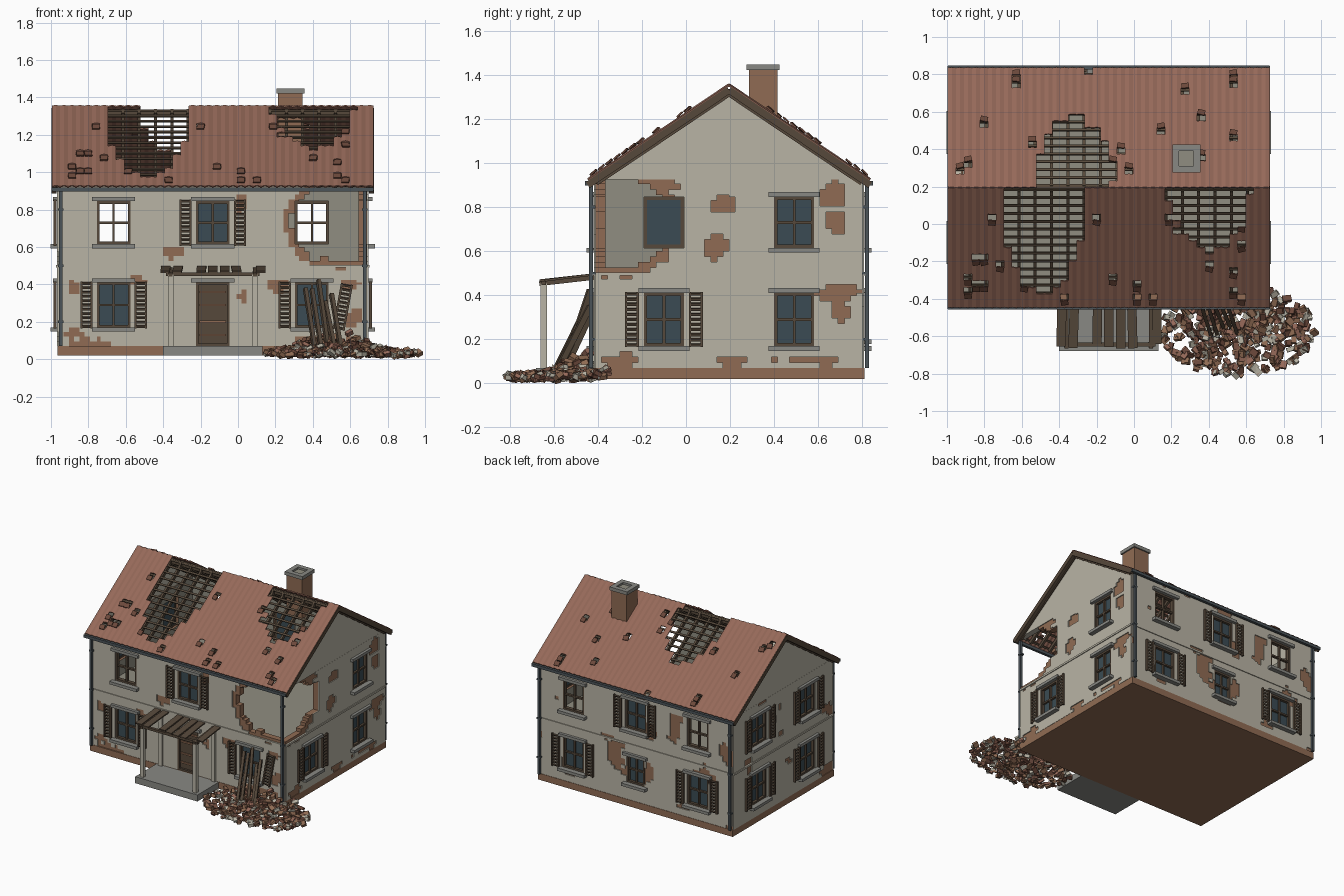
import bpy, bmesh, math, random
from mathutils import Matrix, Vector, Euler, noise

random.seed(7)
cube = bpy.data.objects.get("Cube")
if cube:
    bpy.data.objects.remove(cube, do_unlink=True)

CX, CY = -0.135, 0.195            # centre of the house in plan
HALF_X, HALF_Y = 0.825, 0.605     # half sizes of the walls
EAVE, RIDGE, OVER = 0.925, 1.355, 0.64
LOW, HIGH = (0.17, 0.41), (0.615, 0.845)


def material(name, *rgb):
    mat = bpy.data.materials.new(name)
    mat.use_nodes = True
    color = [c ** 2.2 for c in rgb] + [1]
    mat.diffuse_color = color
    mat.node_tree.nodes["Principled BSDF"].inputs["Base Color"].default_value = color
    return mat


PLASTER = material("plaster", .72, .70, .64)
INNER = material("inner_plaster", .56, .55, .50)
BRICK = material("brick", .56, .42, .33)
TILE = material("roof_tile", .58, .41, .35)
WOOD = material("dark_wood", .34, .29, .24)
STONE = material("stone", .53, .53, .51)
GLASS = material("glass", .24, .30, .33)
METAL = material("gutter_metal", .30, .33, .35)
DARK = material("old_brick", .42, .29, .24)


def finish(name, bm, mats, frame):
    mesh = bpy.data.meshes.new(name)
    bm.to_mesh(mesh)
    bm.free()
    obj = bpy.data.objects.new(name, mesh)
    bpy.context.collection.objects.link(obj)
    for mat in mats:
        mesh.materials.append(mat)
    obj.matrix_world = frame
    return obj


def block(center, size, rot=(0, 0, 0)):
    return Matrix.LocRotScale(Vector(center), Euler(rot), Vector(size))


def bar(p, q, w, h):
    p, q = Vector(p), Vector(q)
    return Matrix.LocRotScale((p + q) / 2, (q - p).to_track_quat('Z', 'Y'),
                              Vector((w, h, (q - p).length)))


def build(name, parts, mat, frame=Matrix()):
    bm = bmesh.new()
    for part in parts:
        bmesh.ops.create_cube(bm, size=1, matrix=part)
    return finish(name, bm, [mat], frame)


def solidify(obj, thickness, offset, inner=0):
    mod = obj.modifiers.new("thickness", 'SOLIDIFY')
    mod.thickness, mod.offset, mod.material_offset = thickness, offset, inner


def sheet(name, us, vs, keep, place, mats, frame):
    """Grid of cells; keep(i, j, u, v) decides which ones survive."""
    bm = bmesh.new()
    grid = [[bm.verts.new(place(i, u, v)) for v in vs] for i, u in enumerate(us)]
    for i in range(len(us) - 1):
        for j in range(len(vs) - 1):
            if keep(i, j, (us[i] + us[i + 1]) / 2, (vs[j] + vs[j + 1]) / 2):
                bm.faces.new((grid[i][j], grid[i + 1][j], grid[i + 1][j + 1], grid[i][j + 1]))
    loose = [v for v in bm.verts if not v.link_faces]
    bmesh.ops.delete(bm, geom=loose, context='VERTS')
    return finish(name, bm, mats, frame)


def lines(a, b, n, fixed=()):
    even = [a + (b - a) * i / n for i in range(n + 1)]
    return sorted([e for e in even if all(abs(e - f) > .009 for f in fixed)] + list(fixed))


def shutter(u, z, out, tilt=0):
    base = Matrix.LocRotScale(Vector((u, -out, z)), Euler((0, tilt, 0)), None)
    parts = [block((s * .027, 0, 0), (.011, .016, .25)) for s in (-1, 1)]
    parts += [block((0, 0, -.115 + .023 * k), (.05, .01, .011), (.4, 0, 0)) for k in range(11)]
    return [base @ p for p in parts]


# Walls: side index, half length, distance, windows, collapsed corner, bare patches
FRONT_BARE = [(-.62, .79, .05, .05), (-.35, .57, .06, .03), (-.88, .14, .05, .03), (-.53, .42, .04, .03),
              (-.88, .38, .03, .04), (.02, .33, .03, .03), (.22, .39, .05, .04), (.02, .83, .03, .04),
              (.6, .4, .05, .03), (-.8, .09, .12, .02), (.62, .22, .05, .06), (.45, .1, .15, .03)]
RIGHT_BARE = [(.17, .81, .04, .06), (.14, .63, .05, .07), (.67, .85, .07, .06), (.68, .73, .04, .06),
              (.68, .41, .09, .04), (.7, .33, .03, .06), (.2, .1, .07, .03), (.55, .1, .14, .02),
              (-.1, .9, .08, .02), (-.3, .11, .08, .03)]


def collapse(side, u, z):
    if side > 1:
        return 9
    du = max(0, .62 - u) if side == 0 else max(0, u + .46)
    wobble = .12 * noise.noise(Vector((u * 14, z * 14, side)))
    return math.hypot(du / .2, (z - .73) / .2) + wobble


def is_bare(side, u, z):
    n = noise.noise(Vector((u * 18, z * 18, side * 5)))
    if side > 1:
        return noise.noise(Vector((u * 6, z * 6, side * 9.3))) + .25 * n > .42
    patches, mid = ((FRONT_BARE, CX), (RIGHT_BARE, CY))[side]
    return any(math.hypot((u + mid - a) / ru, (z - b) / rz) + .5 * n < 1
               for a, b, ru, rz in patches)


for side, label in enumerate(("front", "right", "back", "left")):
    frame = Matrix.Translation((CX, CY, 0)) @ Matrix.Rotation(side * math.pi / 2, 4, 'Z')
    half, dist = (HALF_X, HALF_Y) if side % 2 == 0 else (HALF_Y, HALF_X)
    columns = (-.53, 0, .53) if side % 2 == 0 else (-.295, .295)
    openings = [(u, .09, *row) for u in columns for row in (LOW, HIGH)]
    if side == 0:
        openings[2] = (0, .09, .07, .41)
    if side == 2:
        openings[2] = (0, .075, .2, .41)

    def solid(u, z):
        return (collapse(side, u, z) > 1 and
                not any(abs(u - c) < w and a < z < b for c, w, a, b in openings))

    us = lines(-half, half, round(half * 72), {c + s * w for c, w, a, b in openings for s in (-1, 1)})
    zs = lines(.07, .93, 34, {z for o in openings for z in o[2:]})
    wall = sheet(label + "_brick_wall", us, zs, lambda i, j, u, z: solid(u, z),
                 lambda i, u, z: (u, -dist, z), [BRICK, INNER], frame)
    solidify(wall, .045, -1, 1)
    skin = sheet(label + "_plaster", us, zs,
                 lambda i, j, u, z: solid(u, z) and collapse(side, u, z) > 1.2 and not is_bare(side, u, z),
                 lambda i, u, z: (u, -dist, z), [PLASTER], frame)
    solidify(skin, .007, 1)

    # Windows, lintels, sills and shutters
    wood, stone, glass, shutters = [], [], [], []
    for c, w, a, b in openings:
        upper, mid, tall = a > .5, (a + b) / 2, b - a
        if upper and (side, c) in ((0, .53), (1, -.295)):
            continue
        y = -dist + .012
        wood += [block((c + s * (w - .007), y, mid), (.014, .03, tall)) for s in (-1, 1)]
        wood += [block((c, y, z), (2 * w, .03, .014)) for z in (a + .007, b - .007)]
        stone.append(block((c, -dist - .008, b + .011), (2 * w + .05, .04, .022)))
        if a < .1:
            continue
        wood += [block((c, y, mid), (.012, .02, tall)), block((c, y, mid), (2 * w, .02, .012))]
        stone.append(block((c, -dist - .014, a - .011), (2 * w + .05, .055, .022)))
        if not (upper and side % 2 == 0 and c):
            glass.append(block((c, y + .008, mid), (2 * w, .006, tall)))
        closed = (side == 3 or (side == 1 and c < 0) or (side in (0, 2) and upper == (c == 0)))
        if closed:
            for s in (-1, 1):
                hanging = side == 0 and not upper and c > 0 and s > 0
                shutters += shutter(c + s * (.145 + .02 * hanging), mid - .01 * hanging,
                                    dist + .018, .18 * hanging)
    build(label + "_window_frames", wood, WOOD, frame)
    build(label + "_lintels_and_sills", stone, STONE, frame)
    build(label + "_glass", glass, GLASS, frame)
    build(label + "_shutters", shutters, WOOD, frame)
    build(label + "_string_course", [block((0, -dist - .004, .497), (2 * half, .018, .014))], PLASTER, frame)

    # Downpipe at each corner with brackets
    pipe_u = half - .015 if side % 2 else -half + .015
    if side % 2 == 0:
        for s in (-1, 1):
            x = s * (half - .012)
            build(label + "_downpipe", [bar((x, -dist - .02, .07), (x, -dist - .02, .91), .018, .018)]
                  + [block((x, -dist - .015, z), (.028, .03, .012)) for z in (.2, .5, .8)], METAL, frame)

    if side % 2:
        # Gable end and its sloping boards
        bm = bmesh.new()
        bm.faces.new([bm.verts.new((u, -dist - .006, z)) for u, z in ((-half, .925), (half, .925), (0, 1.335))])
        solidify(finish(label + "_gable", bm, [PLASTER], frame), .045, -1)
        build(label + "_gable_boards", [bar((s * OVER, -dist - .024, .9), (0, -dist - .024, 1.33), .026, .032)
                                        for s in (-1, 1)], WOOD, frame)
        continue

    # Tiled roof slope with large holes and single missing tiles
    holes = [(-.345, .23, .86), (.535, .215, .52)] if side == 0 else [(.185, .215, .6)]
    cols, rows, width = 40, 18, .86
    missing = {(random.randrange(cols), random.randrange(rows - 2)) for _ in range(22)}

    def in_hole(u, t):
        return any(math.hypot((u - c) / w, (1 - t) / d) + .12 * noise.noise(Vector((u * 20, t * 12, side))) < 1
                   for c, w, d in holes)

    def slope(u, t, lift=0):
        return Vector((u, -OVER * (1 - t) - lift * .55, EAVE + (RIDGE - EAVE) * t + lift * .83))

    def tile_kept(i, j, u, t):
        middle = (i // 2 + .5) / cols * 2 * width - width
        return (i // 2, j) not in missing and not in_hole(middle, t)

    roof = sheet(label + "_roof_tiles", lines(-width, width, cols * 2), lines(0, 1, rows), tile_kept,
                 lambda i, u, t: slope(u, t, .006 * (i % 2)), [TILE], frame)
    solidify(roof, .008, -1)
    pitch = math.atan2(RIDGE - EAVE, OVER)
    slipped = []
    for i, j in sorted(missing):
        u, t = (i + .5) / cols * 2 * width - width, (j - .1) / rows
        if t > 0 and not in_hole(u, t):
            slipped.append(block(slope(u, t, .012), (.04, .035, .008),
                                 (pitch + .15, 0, random.uniform(-.3, .3))))
    build(label + "_slipped_tiles", slipped, DARK, frame)

    # Rafters, battens and gutter
    rafters = [bar(slope(u, .03, -.034), slope(u, 1, -.034), .016, .026) for u in lines(-.83, .83, 19)]
    build(label + "_rafters", rafters, WOOD, frame)
    battens = [block(slope(0, t, -.016), (1.7, .014, .008), (pitch, 0, 0)) for t in lines(.04, .97, 14)]
    build(label + "_battens", battens, WOOD, frame)
    build(label + "_gutter", [block((0, -OVER - .002, .908), (2 * width, .02, .022))], METAL, frame)

# Ridge beam, floor and plinth
house = Matrix.Translation((CX, CY, 0))
build("ridge_beam", [block((0, 0, 1.318), (1.68, .018, .035))], WOOD, house)
build("upper_floor", [block((0, 0, .49), (1.6, 1.15, .02))], INNER, house)
build("plinth", [block((0, 0, .045), (2 * HALF_X + .01, 2 * HALF_Y + .02, .05))], BRICK, house)

# Chimney
build("chimney_stack", [block((.28, .35, 1.27), (.13, .13, .31))], BRICK)
build("chimney_cap", [block((.28, .35 + s * .057, 1.434), (.15, .036, .026)) for s in (-1, 1)]
      + [block((.28 + s * .057, .35, 1.434), (.036, .15, .026)) for s in (-1, 1)], STONE)
build("chimney_flue", [block((.28, .35, 1.425), (.08, .08, .015))], INNER)

# Front door
build("door_leaf", [block((-.135, -.39, .24), (.17, .015, .33))], WOOD)
build("door_rails", [block((-.135, -.4, z), (.14, .012, .012)) for z in (.13, .2, .29, .36)], BRICK)

# Porch with a broken plank roof
build("porch_slab", [block((CX, -.55, .045), (.53, .26, .05))], STONE)
build("porch_posts", [block((x, -.645, .26), (.03, .03, .385)) for x in (-.36, .09)]
      + [block((x, -.425, .27), (.03, .02, .4)) for x in (-.36, .09)], PLASTER)
build("porch_beams", [bar((x, -.665, .452), (x, -.415, .48), .022, .02) for x in (-.36, .09)]
      + [block((CX, -.645, .455), (.5, .022, .018))], WOOD)
planks = []
for k in range(9):
    if k not in (2, 7):
        x = -.39 + .064 * k
        planks.append(bar((x, random.uniform(-.68, -.64), .467), (x + random.uniform(-.01, .01), -.42, .494),
                          .05, .01))
build("porch_planks", planks, WOOD)

# Fallen beams leaning on the wall
build("fallen_beams", [bar((.41 + .035 * k, random.uniform(-.6, -.52), .06),
                           (.36 + .035 * k, -.435, random.uniform(.3, .43)), .02, .026)
                       for k in range(5)], WOOD)

# Rubble heap
heap = {"brick": [], "tile": [], "dark": [], "plaster": []}
while sum(map(len, heap.values())) < 420:
    r, a = random.random() ** .6, random.uniform(0, math.tau)
    x, y = .555 + .41 * r * math.cos(a), -.57 + .24 * r * math.sin(a)
    if x < .72 and y > -.43:
        continue
    height = .12 * math.exp(-((x - .52) / .22) ** 2 - ((y + .45) / .14) ** 2)
    size = [s * random.uniform(.7, 1.2) for s in (.042, .03, .02)]
    rot = [random.uniform(-.6, .6), random.uniform(-.6, .6), random.uniform(0, math.pi)]
    kind = random.choices(list(heap), (5, 3, 3, 3))[0]
    heap[kind].append(block((x, y, .021 + height * random.random() + .02 * random.random()), size, rot))
for kind, mat in zip(heap, (BRICK, TILE, DARK, PLASTER)):
    build("rubble_" + kind, heap[kind], mat)
